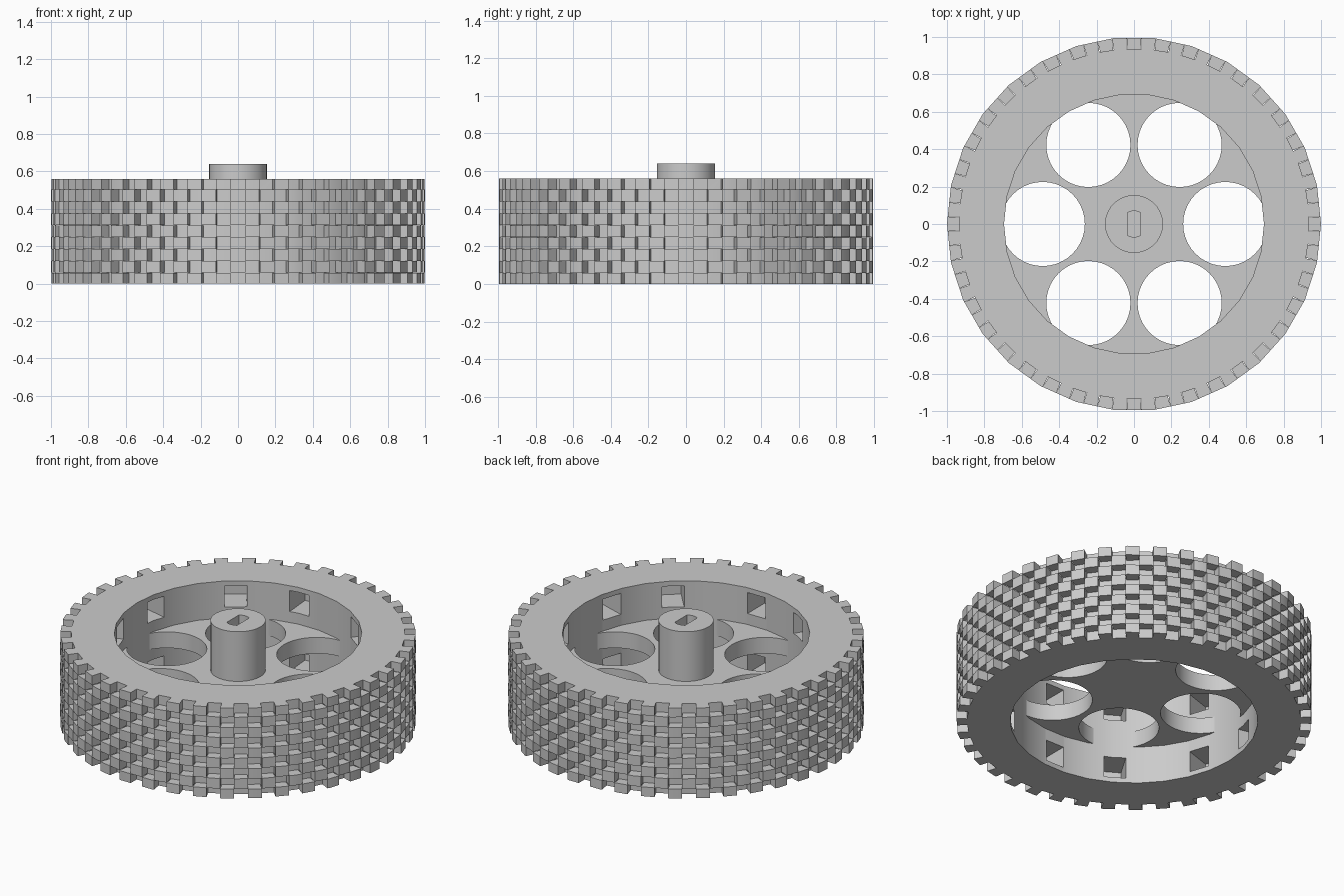
import bpy, bmesh
from math import radians, cos, sin, pi
from mathutils import Matrix, Vector

old = bpy.data.objects.get("Cube")
if old:
    bpy.data.objects.remove(old, do_unlink=True)

grey = bpy.data.materials.new("plain grey")
grey.use_nodes = True
grey.diffuse_color = (0.6, 0.6, 0.6, 1)
grey.node_tree.nodes["Principled BSDF"].inputs["Base Color"].default_value = (0.6, 0.6, 0.6, 1)

SIDES = 30
HEIGHT = 0.56
INNER = 0.695


def finish(bm, name):
    bmesh.ops.recalc_face_normals(bm, faces=bm.faces)
    mesh = bpy.data.meshes.new(name)
    bm.to_mesh(mesh)
    bm.free()
    mesh.materials.append(grey)
    ob = bpy.data.objects.new(name, mesh)
    bpy.context.collection.objects.link(ob)
    return ob


def circle(r, n=SIDES):
    return [Vector((r * cos(2 * pi * i / n), r * sin(2 * pi * i / n), 0)) for i in range(n)]


def add_prism(bm, points, z0, z1):
    low = [bm.verts.new((p.x, p.y, z0)) for p in points]
    high = [bm.verts.new((p.x, p.y, z1)) for p in points]
    bm.faces.new(low)
    bm.faces.new(high)
    for i in range(len(low)):
        j = (i + 1) % len(low)
        bm.faces.new((low[i], low[j], high[j], high[i]))


def add_block(bm, angle, r0, r1, width, z0, z1):
    """Box lying along a radius at the given angle."""
    size = Matrix.Diagonal((r1 - r0, width, z1 - z0, 1))
    place = Matrix.Translation(((r0 + r1) / 2, 0, (z0 + z1) / 2))
    turn = Matrix.Rotation(radians(angle), 4, "Z")
    bmesh.ops.create_cube(bm, size=1, matrix=turn @ place @ size)


def cut(ob, bm):
    tool = finish(bm, "cutter")
    tool.hide_render = True
    mod = ob.modifiers.new("cut", "BOOLEAN")
    mod.operation = "DIFFERENCE"
    mod.solver = "EXACT"
    mod.object = tool
    bpy.context.view_layer.objects.active = ob
    bpy.ops.object.modifier_apply(modifier=mod.name)
    bpy.data.objects.remove(tool, do_unlink=True)


def smooth(ob):
    bpy.ops.object.select_all(action="DESELECT")
    ob.select_set(True)
    bpy.context.view_layer.objects.active = ob
    bpy.ops.object.shade_smooth_by_angle(angle=radians(25))


# Tyre ring
bm = bmesh.new()
loops = [[bm.verts.new((p.x, p.y, z)) for p in circle(r)]
         for r, z in ((1, 0), (1, HEIGHT), (INNER, HEIGHT), (INNER, 0))]
for k in range(4):
    a, b = loops[k], loops[(k + 1) % 4]
    for i in range(SIDES):
        j = (i + 1) % SIDES
        bm.faces.new((a[i], a[j], b[j], b[i]))
tyre = finish(bm, "tyre")

# Tread notches: nine rows, every other row shifted by half a pitch
ROWS, NOTCHES, ROW = 9, 40, 0.0635
for parity in (0, 1):
    bm = bmesh.new()
    for row in range(parity, ROWS, 2):
        mid = HEIGHT / 2 + (row - 4) * ROW
        z0 = -0.05 if row == 0 else mid - 0.032
        z1 = HEIGHT + 0.05 if row == ROWS - 1 else mid + 0.032
        for i in range(NOTCHES):
            add_block(bm, (i + parity / 2) * 360 / NOTCHES, 0.936, 1.05, 0.078, z0, z1)
    cut(tyre, bm)

# Square pockets inside the rim, above and below the web
bm = bmesh.new()
for i in range(5):
    for start in (23, 54):
        for z in (0.03, 0.40):
            add_block(bm, start + 72 * i, 0.6, 0.86, 0.125, z, z + 0.13)
cut(tyre, bm)
smooth(tyre)

# Web disc with six round holes
bm = bmesh.new()
add_prism(bm, circle(0.725), 0.232, 0.332)
web = finish(bm, "web")
bm = bmesh.new()
for i in range(6):
    centre = Matrix.Rotation(i * pi / 3, 3, "Z") @ Vector((0.488, 0, 0))
    add_prism(bm, [centre + p for p in circle(0.225, 40)], 0.1, 0.5)
cut(web, bm)
smooth(web)

# Hub with a blind, double-flat axle bore
bm = bmesh.new()
add_prism(bm, circle(0.155), 0.28, 0.64)
hub = finish(bm, "hub")
bm = bmesh.new()
bore = [Vector((max(-0.042, min(0.042, p.x)), p.y, 0)) for p in circle(0.07, 24) if abs(p.y) > 0.05]
add_prism(bm, bore, 0.335, 0.7)
cut(hub, bm)
smooth(hub)
